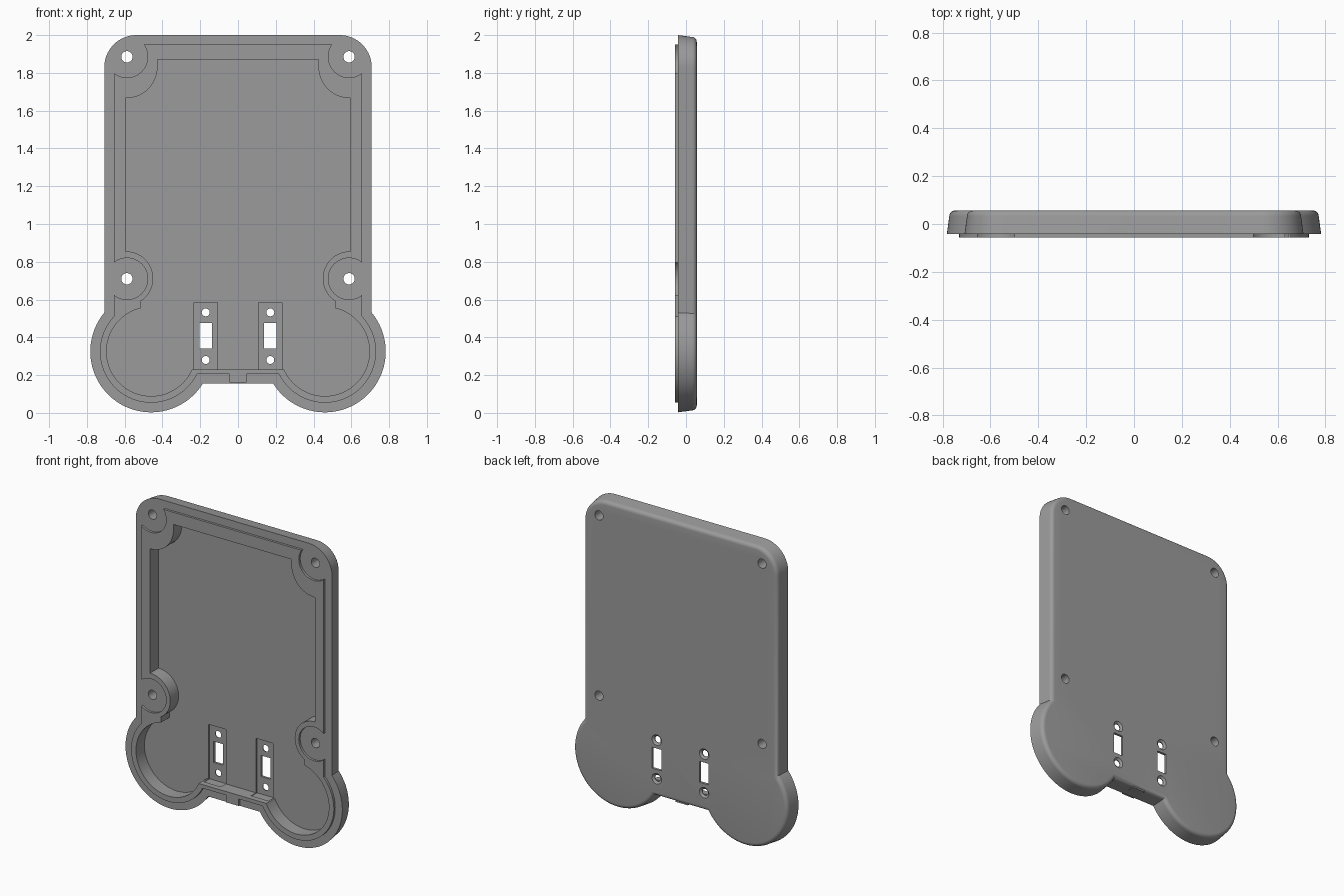
import bpy, bmesh, math

if "Cube" in bpy.data.objects:
    bpy.data.objects.remove(bpy.data.objects["Cube"])

RIM, LIP, BACK, FLOOR = -0.042, -0.057, 0.057, 0.03

grey = bpy.data.materials.new("case_grey")
grey.diffuse_color = (0.33, 0.33, 0.33, 1)
grey.use_nodes = True
grey.node_tree.nodes["Principled BSDF"].inputs["Base Color"].default_value = grey.diffuse_color


def loft(name, layers):
    """Solid through matching (x, z) loops, each at its own y."""
    bm = bmesh.new()
    rings = [[bm.verts.new((x, y, z)) for x, z in pts] for y, pts in layers]
    n = len(rings[0])
    for a, b in zip(rings, rings[1:]):
        for i in range(n):
            bm.faces.new((a[i], a[(i + 1) % n], b[(i + 1) % n], b[i]))
    bm.faces.new(rings[0])
    bm.faces.new(rings[-1])
    bmesh.ops.recalc_face_normals(bm, faces=bm.faces[:])
    me = bpy.data.meshes.new(name)
    bm.to_mesh(me)
    bm.free()
    me.materials.append(grey)
    ob = bpy.data.objects.new(name, me)
    bpy.context.collection.objects.link(ob)
    return ob


def arc(cx, cz, r, a0, a1, n):
    return [(cx + r * math.cos(a0 + (a1 - a0) * i / n),
             cz + r * math.sin(a0 + (a1 - a0) * i / n)) for i in range(n + 1)]


def disc(name, x, z, r, y0, y1, r2=None, n=48):
    ring = lambda q: arc(x, z, q, 0, 2 * math.pi, n)[:-1]
    return loft(name, [(y0, ring(r)), (y1, ring(r if r2 is None else r2))])


def box(name, x0, x1, z0, z1, y0, y1, grow=0):
    rect = lambda g: [(x0 - g, z0 - g), (x1 + g, z0 - g), (x1 + g, z1 + g), (x0 - g, z1 + g)]
    return loft(name, [(y0, rect(0)), (y1, rect(grow))])


def boolean(target, tool, op):
    m = target.modifiers.new("cut", 'BOOLEAN')
    m.operation, m.solver, m.object = op, 'EXACT', tool
    bpy.context.view_layer.objects.active = target
    bpy.ops.object.modifier_apply(modifier=m.name)
    bpy.data.objects.remove(tool, do_unlink=True)


def outline(d):
    """Case silhouette inset by d: rounded panel with two round lobes below."""
    r = 0.322 - d
    a0 = -math.pi + math.asin((0.17 - d) / r)
    a1 = math.acos((0.248 - d) / r)
    half = arc(0.46, 0.325, r, a0, a1, 56)
    half += arc(0.538, 1.83, 0.17 - d, 0, math.pi / 2, 16)
    return half + [(-x, z) for x, z in reversed(half)]


HOLES = [(s * 0.588, z) for s in (-1, 1) for z in (0.71, 1.885)]

# Tapered outer case with a rounded back edge
layers = [(RIM, outline(0)), (0.032, outline(0.01))]
for i in range(1, 7):
    t = math.pi / 2 * i / 6
    layers.append((0.032 + (BACK - 0.032) * math.sin(t),
                   outline(0.01 + 0.026 * (1 - math.cos(t)))))
case = loft("case_shell", layers)

# Raised locating lip, interrupted around the screw holes
lip = loft("lip", [(LIP, outline(0.051)), (-0.01, outline(0.051))])
for x, z in HOLES:
    boolean(lip, disc("relief", x, z, 0.11, -0.1, RIM), 'DIFFERENCE')
boolean(case, lip, 'UNION')

# Centre tab at the bottom edge
boolean(case, box("tab", -0.045, 0.045, 0.16, 0.24, LIP, 0.046), 'UNION')

# Open cavity that leaves screw bosses in the corners
cavity = box("cavity", -0.595, 0.595, 0.23, 1.87, -0.1, FLOOR)
for s in (-1, 1):
    boolean(cavity, disc("boss", s * 0.592, 1.832, 0.166, -0.2, 0.2), 'DIFFERENCE')
    boolean(cavity, box("corner", *sorted((s * 0.426, s * 0.7)), 1.832, 1.95, -0.2, 0.2),
            'DIFFERENCE')
    boolean(cavity, disc("boss", s * 0.592, 0.712, 0.143, -0.2, 0.2), 'DIFFERENCE')
    boolean(cavity, box("web", *sorted((s * 0.515, s * 0.7)), 0.48, 0.7, -0.2, 0.2),
            'DIFFERENCE')
for s in (-1, 1):
    boolean(cavity, disc("lobe", s * 0.46, 0.325, 0.236, -0.1, FLOOR, n=96), 'UNION')
boolean(case, cavity, 'DIFFERENCE')

# Corner screw holes
for x, z in HOLES:
    boolean(case, disc("screw_hole", x, z, 0.03, -0.2, 0.2, n=32), 'DIFFERENCE')

# Two recessed switch seats with slot and countersunk holes
for s in (-1, 1):
    x = s * 0.171
    boolean(case, box("seat", x - 0.062, x + 0.062, 0.226, 0.585, -0.02, FLOOR + 0.011),
            'DIFFERENCE')
    boolean(case, box("slot", x - 0.033, x + 0.033, 0.34, 0.477, 0, 0.1), 'DIFFERENCE')
    for z in (0.28, 0.532):
        boolean(case, disc("pin_hole", x, z, 0.021, 0, 0.1, n=32), 'DIFFERENCE')
        boolean(case, disc("countersink", x, z, 0.021, 0.046, 0.06, 0.038, n=32),
                'DIFFERENCE')

# Smooth curves, crisp edges
bpy.ops.object.select_all(action='DESELECT')
case.select_set(True)
bpy.context.view_layer.objects.active = case
bpy.ops.object.shade_smooth_by_angle(angle=math.radians(30))
